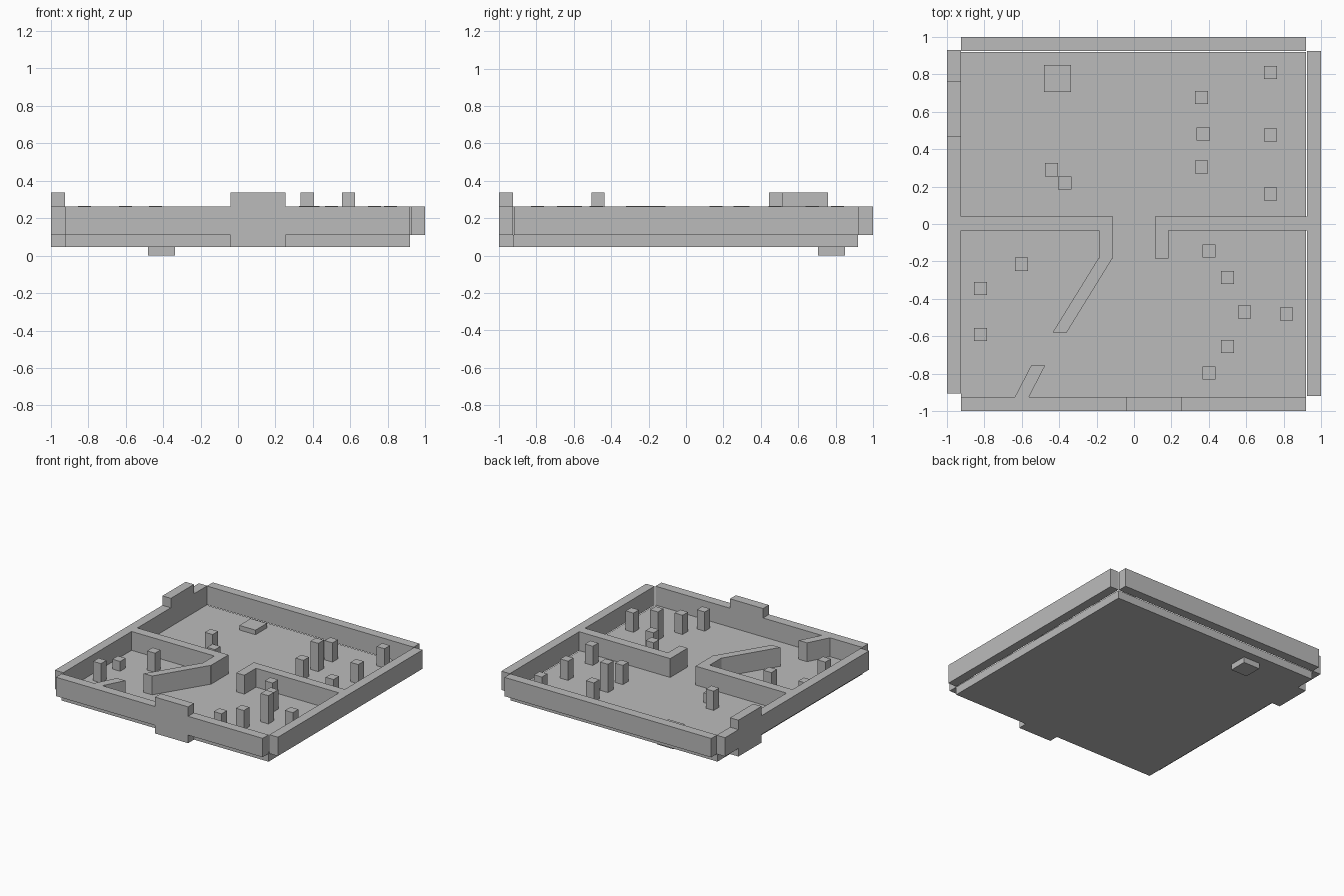
import bpy
import bmesh

cube = bpy.data.objects.get("Cube")
if cube:
    bpy.data.objects.remove(cube, do_unlink=True)

GREY = (0.5, 0.5, 0.5, 1.0)
grey = bpy.data.materials.new("plain grey")
grey.use_nodes = True
grey.diffuse_color = GREY
grey.node_tree.nodes["Principled BSDF"].inputs["Base Color"].default_value = GREY

BASE, FLOOR, WALL, TALL = 0.045, 0.11, 0.262, 0.338
STEP = 0.076      # half a wall height
THICK = 0.075     # wall thickness
POST = 0.035      # half width of a post


def prism(name, outline, z0, z1):
    """Extrude a counter-clockwise outline from z0 to z1."""
    bm = bmesh.new()
    face = bm.faces.new([bm.verts.new((x, y, z0)) for x, y in outline])
    top = bmesh.ops.extrude_face_region(bm, geom=[face])["geom"]
    verts = [v for v in top if isinstance(v, bmesh.types.BMVert)]
    bmesh.ops.translate(bm, vec=(0, 0, z1 - z0), verts=verts)
    bmesh.ops.recalc_face_normals(bm, faces=bm.faces)
    mesh = bpy.data.meshes.new(name)
    bm.to_mesh(mesh)
    bm.free()
    mesh.materials.append(grey)
    obj = bpy.data.objects.new(name, mesh)
    bpy.context.collection.objects.link(obj)
    return obj


def box(name, x0, x1, y0, y1, z0, z1):
    return prism(name, [(x0, y0), (x1, y0), (x1, y1), (x0, y1)], z0, z1)


def slanted_wall(name, x_low, y_low, x_high, y_high):
    return prism(name, [(x_low, y_low), (x_low + THICK, y_low),
                        (x_high + THICK, y_high), (x_high, y_high)], FLOOR, WALL)


# Floor slab
box("floor", -0.925, 0.92, -0.925, 0.92, BASE, FLOOR)

# Outer walls, overhanging the slab
box("front_wall", -0.925, 0.92, -1, -0.925, FLOOR, WALL)
box("back_wall", -0.925, 0.92, 0.925, 1, FLOOR, WALL)
box("right_wall", -1, -0.925, -0.905, 0.93, FLOOR, WALL)
box("left_wall", 0.925, 1, -0.92, 0.925, FLOOR, WALL)

# Raised gate blocks that also reach down past the walls
box("front_gate", -0.04, 0.255, -1, -0.925, BASE, TALL)
box("side_gate", -1, -0.925, 0.465, 0.76, BASE, TALL)

# Inner dividers, each with a short leg turned to the front
prism("right_divider", [(-0.925, -0.035), (-0.187, -0.035), (-0.187, -0.183),
                        (-0.113, -0.183), (-0.113, 0.04), (-0.925, 0.04)], FLOOR, WALL)
prism("left_divider", [(0.113, -0.183), (0.185, -0.183), (0.185, -0.035),
                       (0.925, -0.035), (0.925, 0.04), (0.113, 0.04)], FLOOR, WALL)
slanted_wall("long_slanted_wall", -0.435, -0.58, -0.19, -0.183)
slanted_wall("short_slanted_wall", -0.637, -0.925, -0.55, -0.757)

# Square block set through the floor
box("floor_block", -0.482, -0.337, 0.705, 0.85, 0, 0.147)

# Posts grouped by height in half-wall steps
posts = {
    1: [(-0.82, -0.345), (-0.37, 0.22)],
    2: [(-0.82, -0.59), (-0.6, -0.215), (-0.44, 0.29), (0.36, 0.675),
        (0.36, 0.305), (0.73, 0.81), (0.73, 0.475), (0.73, 0.16),
        (0.4, -0.145), (0.5, -0.285), (0.815, -0.48), (0.5, -0.655),
        (0.4, -0.795)],
    3: [(0.37, 0.48), (0.59, -0.47)],
}
for steps, spots in posts.items():
    for i, (x, y) in enumerate(spots, 1):
        height = FLOOR + steps * STEP + 0.003
        box(f"post_{steps}_{i}", x - POST, x + POST, y - POST, y + POST,
            FLOOR, min(height, TALL))
